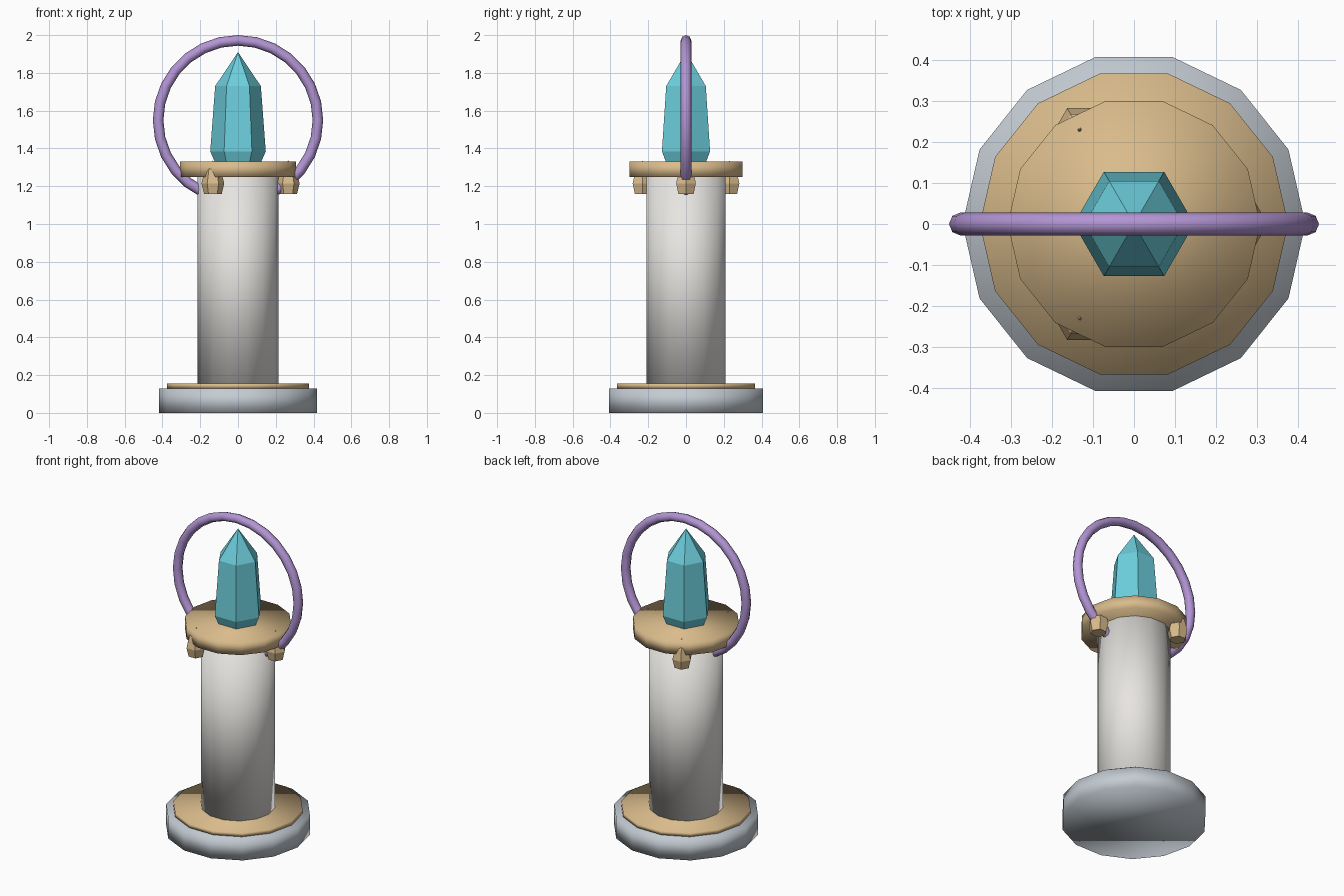
import bpy, bmesh
from math import pi, sin, cos

if "Cube" in bpy.data.objects:
    bpy.data.objects.remove(bpy.data.objects["Cube"])


def material(name, rgb):
    m = bpy.data.materials.new(name)
    m.diffuse_color = (*rgb, 1)
    m.use_nodes = True
    m.node_tree.nodes["Principled BSDF"].inputs["Base Color"].default_value = m.diffuse_color
    return m


STONE = material("stone", (0.80, 0.78, 0.75))
SLATE = material("slate", (0.55, 0.60, 0.65))
GOLD = material("gold", (0.70, 0.50, 0.26))
TEAL = material("teal", (0.15, 0.62, 0.72))
VIOLET = material("violet", (0.45, 0.30, 0.66))


def lathe(name, profile, sides, mat, at=(0, 0), smooth=False):
    """Spin (radius, z) points into a closed solid; radius 0 makes a tip."""
    bm = bmesh.new()
    rings = []
    for r, z in profile:
        n = sides if r > 0 else 1
        rings.append([bm.verts.new((r * cos(2 * pi * i / sides), r * sin(2 * pi * i / sides), z))
                      for i in range(n)])
    for a, b in zip(rings, rings[1:]):
        for i in range(sides):
            j = (i + 1) % sides
            if len(b) == 1:
                bm.faces.new((a[i], a[j], b[0]))
            else:
                bm.faces.new((a[i], a[j], b[j], b[i]))
    bm.faces.new(rings[0][::-1])
    if len(rings[-1]) > 1:
        bm.faces.new(rings[-1])
    for f in bm.faces:
        f.smooth = smooth
    me = bpy.data.meshes.new(name)
    bm.to_mesh(me)
    bm.free()
    me.materials.append(mat)
    ob = bpy.data.objects.new(name, me)
    ob.location = (*at, 0)
    bpy.context.collection.objects.link(ob)
    return ob


# Pedestal: stacked 14-sided drums
for name, r, z0, z1, mat in (
        ("base", 0.418, 0.0, 0.13, SLATE),
        ("base_trim", 0.376, 0.13, 0.155, GOLD),
        ("column", 0.214, 0.15, 1.26, STONE),
        ("top_plate", 0.308, 1.25, 1.33, GOLD)):
    lathe(name, [(r, z0), (r, z1)], 14, mat, smooth=True)

# Six-sided crystal on the plate
lathe("crystal", [(0.115, 1.31), (0.147, 1.385), (0.121, 1.73), (0, 1.91)], 6, TEAL)

# Three small studs under the plate rim, tips just piercing the top
for k in range(3):
    a = 2 * pi * k / 3
    lathe(f"stud_{k + 1}", [(0.047, 1.16), (0.060, 1.215), (0.043, 1.285), (0, 1.336)], 6, GOLD,
          at=(0.266 * cos(a), 0.266 * sin(a)))

# Upright halo ring, its lower part buried in the column
bpy.ops.mesh.primitive_torus_add(major_radius=0.423, minor_radius=0.028, major_segments=28,
                                 minor_segments=8, location=(0, 0, 1.549), rotation=(pi / 2, 0, 0))
halo = bpy.context.object
halo.name = "halo_ring"
halo.data.materials.append(VIOLET)
bpy.ops.object.shade_smooth()
